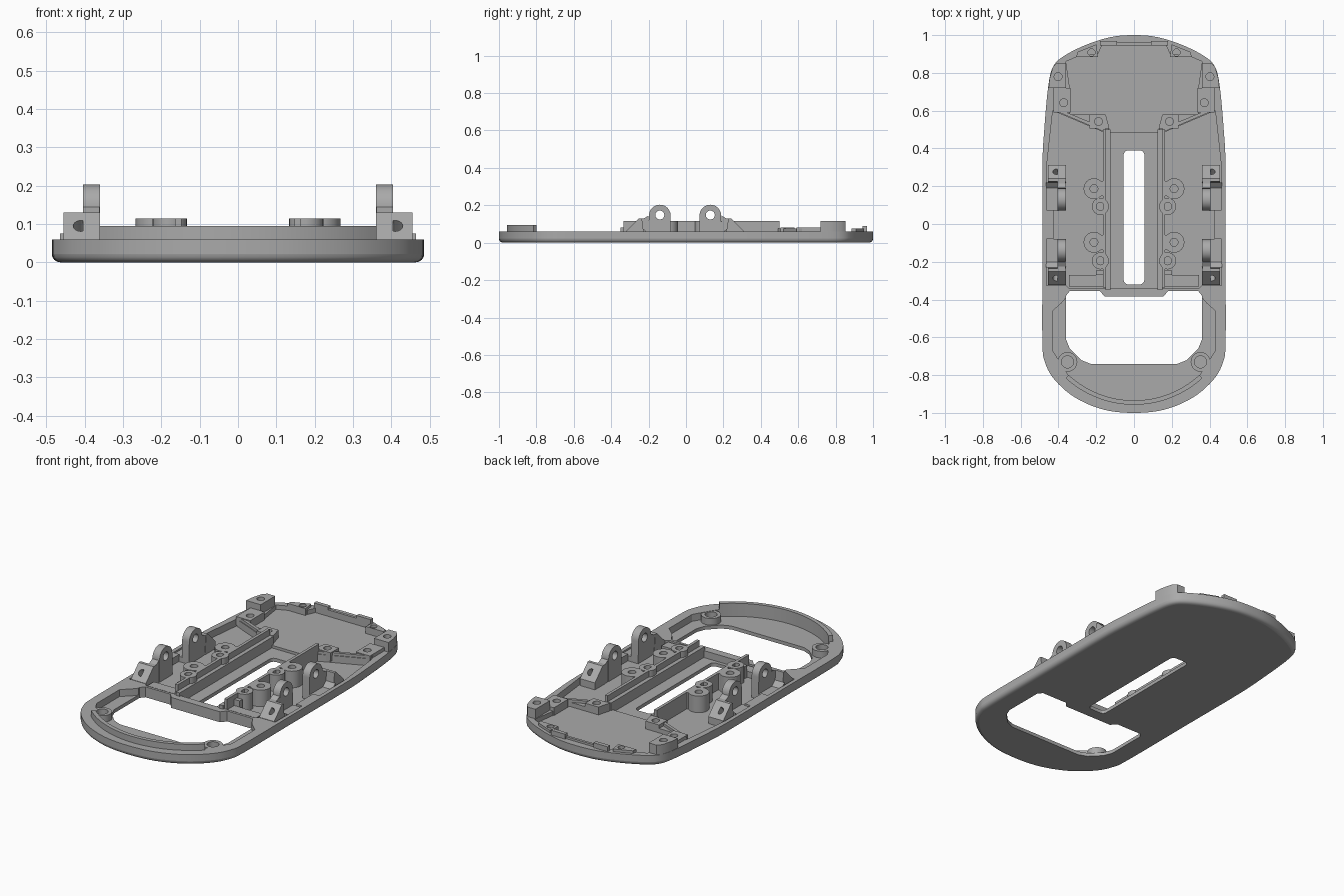
import bpy, bmesh, math
from mathutils import Matrix, Vector

cube = bpy.data.objects.get("Cube")
if cube:
    bpy.data.objects.remove(cube, do_unlink=True)

grey = bpy.data.materials.new("plain grey plastic")
grey.use_nodes = True
grey.diffuse_color = (0.4, 0.4, 0.4, 1)
grey.node_tree.nodes["Principled BSDF"].inputs["Base Color"].default_value = (0.4, 0.4, 0.4, 1)

AXES = {"z": Matrix.Identity(4),
        "x": Matrix(((0, 0, 1, 0), (1, 0, 0, 0), (0, 1, 0, 0), (0, 0, 0, 1)))}


def finish(obj, mirror=False):
    """Material, shading and optional left/right mirroring."""
    obj.data.materials.clear()
    obj.data.materials.append(grey)
    bpy.ops.object.select_all(action="DESELECT")
    obj.select_set(True)
    bpy.context.view_layer.objects.active = obj
    bpy.ops.object.shade_smooth_by_angle(angle=math.radians(30))
    if mirror:
        obj.modifiers.new("mirror", "MIRROR")
    return obj


def slab(name, loops, lo, hi, axis="z", mirror=False):
    """Extrude a flat outline (later loops are holes) from lo to hi along an axis."""
    curve = bpy.data.curves.new(name, "CURVE")
    curve.dimensions = "2D"
    curve.fill_mode = "BOTH"
    curve.extrude = (hi - lo) / 2
    for loop in loops:
        spline = curve.splines.new("POLY")
        spline.points.add(len(loop) - 1)
        for point, (u, v) in zip(spline.points, loop):
            point.co = (u, v, 0, 1)
        spline.use_cyclic_u = True
    temp = bpy.data.objects.new(name, curve)
    bpy.context.collection.objects.link(temp)
    bpy.context.view_layer.update()
    mesh = bpy.data.meshes.new_from_object(temp.evaluated_get(bpy.context.evaluated_depsgraph_get()))
    bpy.data.objects.remove(temp, do_unlink=True)
    bm = bmesh.new()
    bm.from_mesh(mesh)
    bmesh.ops.remove_doubles(bm, verts=bm.verts, dist=1e-5)
    bm.transform(AXES[axis] @ Matrix.Translation((0, 0, (lo + hi) / 2)))
    bmesh.ops.recalc_face_normals(bm, faces=bm.faces)
    bm.to_mesh(mesh)
    bm.free()
    obj = bpy.data.objects.new(name, mesh)
    bpy.context.collection.objects.link(obj)
    return finish(obj, mirror)


def carve(obj, cutters):
    """Subtract the cutters, keep the result as plain mesh, drop the cutters."""
    for cutter in cutters:
        cutter.hide_render = True
        mod = obj.modifiers.new("cut", "BOOLEAN")
        mod.operation, mod.solver, mod.object = "DIFFERENCE", "EXACT", cutter
    bpy.context.view_layer.update()
    obj.data = bpy.data.meshes.new_from_object(
        obj.evaluated_get(bpy.context.evaluated_depsgraph_get()))
    obj.modifiers.clear()
    for cutter in cutters:
        bpy.data.objects.remove(cutter, do_unlink=True)


def arc(cx, cy, r, a0=0, a1=360, n=24):
    full = a1 - a0 == 360
    steps = [math.radians(a0 + (a1 - a0) * i / n) for i in range(n if full else n + 1)]
    return [(cx + r * math.cos(a), cy + r * math.sin(a)) for a in steps]


def rect(x0, x1, y0, y1):
    return [(x0, y0), (x1, y0), (x1, y1), (x0, y1)]


def both(half):
    """Close a right-hand half outline, listed front to back, by reflection."""
    return half + [(-x, y) for x, y in reversed(half) if x > 1e-6]


def smooth(points, n=5):
    """Curve through points, ends kept level by reflecting about the centre line."""
    p = [(-points[1][0], points[1][1])] + points + [(-points[-2][0], points[-2][1])]
    out = []
    for a, b, c, d in zip(p, p[1:], p[2:], p[3:]):
        a, b, c, d = map(Vector, (a, b, c, d))
        for i in range(n):
            t = i / n
            q = b + (c - a) * t / 2 + (a - 2.5 * b + 2 * c - d / 2) * t * t + (1.5 * (b - c) + (d - a) / 2) * t ** 3
            out.append((max(q.x, 0), q.y))
    return out + [points[-1]]


# Shell: rounded outline with a softened bottom edge
FLOOR, RIM, TALL = 0.02, 0.06, 0.115
outline = both(smooth([(0, -1), (0.16, -0.983), (0.31, -0.92), (0.42, -0.825), (0.472, -0.73),
                       (0.485, -0.62), (0.485, -0.2), (0.485, 0.3), (0.475, 0.5), (0.455, 0.72),
                       (0.43, 0.83), (0.37, 0.89), (0.25, 0.95), (0.12, 0.99), (0, 1)]))
shell = slab("base_shell", [outline], 0, RIM)
bm = bmesh.new()
bm.from_mesh(shell.data)
bmesh.ops.dissolve_limit(bm, angle_limit=0.001, verts=bm.verts, edges=bm.edges)
bottom = [e for e in bm.edges if all(v.co.z < 1e-4 for v in e.verts)
          and e.calc_face_angle(0) > 1]
bmesh.ops.bevel(bm, geom=bottom, offset=0.022, segments=4, profile=0.5, affect="EDGES")
bm.to_mesh(shell.data)
bm.free()

# Openings and pockets in the shell
window = both([(0, -0.74), (0.23, -0.74), (0.28, -0.72), (0.34, -0.66), (0.36, -0.61),
               (0.36, -0.38), (0.34, -0.355), (0.18, -0.355), (0.155, -0.385), (0, -0.385)])
slot = arc(0.03, 0.365, 0.025, 0, 90, 5) + arc(-0.03, 0.365, 0.025, 90, 180, 5) \
    + arc(-0.03, -0.295, 0.025, 180, 270, 5) + arc(0.03, -0.295, 0.025, 270, 360, 5)
front_pocket = both(arc(0, -0.422, 0.515, 270, 312, 14) +
                    [(0.375, -0.76), (0.43, -0.67), (0.43, -0.46), (0.385, -0.42), (0.36, -0.39), (0, -0.39)])
middle_pocket = both([(0, -0.34), (0.345, -0.34), (0.36, -0.325), (0.463, -0.325), (0.463, 0.3),
                      (0.43, 0.6), (0.16, 0.485), (0, 0.485)])
rear_pocket = both([(0, 0.47), (0.125, 0.47), (0.15, 0.58), (0.34, 0.58), (0.34, 0.72), (0.36, 0.86),
                    (0.29, 0.89), (0.19, 0.9), (0.17, 0.945), (0, 0.945)])
carve(shell, [slab("window_cutter", [window], -0.1, 0.2),
              slab("slot_cutter", [slot], -0.1, 0.2),
              slab("front_cutter", [front_pocket], FLOOR, 0.2),
              slab("middle_cutter", [middle_pocket], FLOOR, 0.2),
              slab("rear_cutter", [rear_pocket], 0.035, 0.2)])
finish(shell)

# Curved wall along the front edge
lip = arc(0, -0.422, 0.535, 227.5, 312.5, 32) + arc(0, -0.422, 0.512, 312.5, 227.5, 32)
slab("front_lip", [lip], 0.01, 0.095)

# Front corner bosses beside the window
slab("front_boss", [arc(0.352, -0.73, 0.052), arc(0.352, -0.73, 0.032)], 0.01, 0.058, mirror=True)

# Stepped rails along the slot
slab("rail_wall", [rect(0.148, 0.165, -0.335, 0.5)], 0.01, TALL, mirror=True)
slab("rail_step", [rect(0.125, 0.15, -0.35, 0.5)], 0.01, 0.08, mirror=True)
slab("rail_front_bracket", [rect(0.165, 0.345, -0.33, -0.27)], 0.01, 0.055, mirror=True)
slab("bracket_fin", [rect(0.165, 0.2, -0.27, -0.245)], 0.01, 0.09, mirror=True)

# Diagonal ribs bounding the rear deck
slab("diagonal_rib", [[(0.15, 0.485), (0.43, 0.605), (0.425, 0.62), (0.15, 0.505)]],
     0.01, 0.075, mirror=True)

# Screw posts beside the rails
for x, y in ((0.212, 0.187), (0.178, 0.093), (0.212, -0.097), (0.178, -0.195)):
    r = 0.055 if x > 0.2 else 0.045
    slab("screw_post", [arc(x, y, r), arc(x, y, 0.021, n=16)], 0.01, TALL, mirror=True)
    slab("post_web", [rect(0.155, x - 0.022, y - 0.04, y + 0.04)], 0.01, TALL, mirror=True)


# Side mounts: a pierced lug with an angled screw block, front and back pairs
def flip(points, back):
    return [(-0.01 - y, z) for y, z in points] if back else points


for back in (False, True):
    lug = [(-0.2, 0.01)] + arc(-0.14, 0.145, 0.058, 180, 0, 20) + [(-0.08, 0.01)]
    slab("lug", [flip(lug, back), flip(arc(-0.14, 0.148, 0.024), back)], 0.36, 0.405, "x", True)
    wedge = [(-0.322, 0.01), (-0.322, 0.06), (-0.252, 0.13), (-0.225, 0.13), (-0.2, 0.145), (-0.195, 0.01)]
    slab("lug_gusset", [flip(wedge, back)], 0.362, 0.405, "x", True)
    block = wedge[:3] + [(-0.235, 0.13), (-0.225, 0.01)]
    screw_block = slab("screw_block", [flip(block, back)], 0.36, 0.455, "x")
    side = 1 if back else -1
    bpy.ops.mesh.primitive_cylinder_add(vertices=20, radius=0.02, depth=0.08,
                                        location=(0.41, -0.005 + side * 0.282, 0.095),
                                        rotation=(-side * math.pi / 4, 0, 0))
    carve(screw_block, [bpy.context.object])
    finish(screw_block, True)
    saddle = [(-0.23, 0.01), (-0.23, 0.075), (-0.2, 0.05), (-0.08, 0.05), (-0.08, 0.01)]
    slab("lug_saddle", [flip(saddle, back)], 0.4, 0.465, "x", True)
slab("side_pad", [rect(0.425, 0.47, -0.08, 0.075)], 0.01, 0.06, mirror=True)

# Rear corner posts and smaller rear bosses
corner = [(0.36, 0.72), (0.452, 0.72), (0.447, 0.77), (0.43, 0.83), (0.41, 0.852), (0.36, 0.852)]
slab("corner_post", [corner, arc(0.402, 0.78, 0.021, n=16)], 0.03, TALL, mirror=True)
slab("corner_boss", [rect(0.335, 0.425, 0.59, 0.72), arc(0.372, 0.642, 0.021, n=16)], 0.03, 0.08, mirror=True)
inner = [(0.13, 0.505), (0.235, 0.505), (0.235, 0.58), (0.15, 0.58)]
slab("inner_boss", [inner, arc(0.188, 0.543, 0.021, n=16)], 0.03, 0.08, mirror=True)
slab("rear_boss", [[(0.19, 0.885), (0.305, 0.885), (0.3, 0.91), (0.2, 0.95)],
                   arc(0.225, 0.908, 0.019, n=16)], 0.03, 0.075, mirror=True)

# Rear latch wall with two end hooks
slab("rear_latch", [rect(-0.18, 0.18, 0.945, 0.96)], 0.03, 0.072)
slab("latch_hook", [rect(0.09, 0.18, 0.945, 0.968)], 0.03, 0.088, mirror=True)
